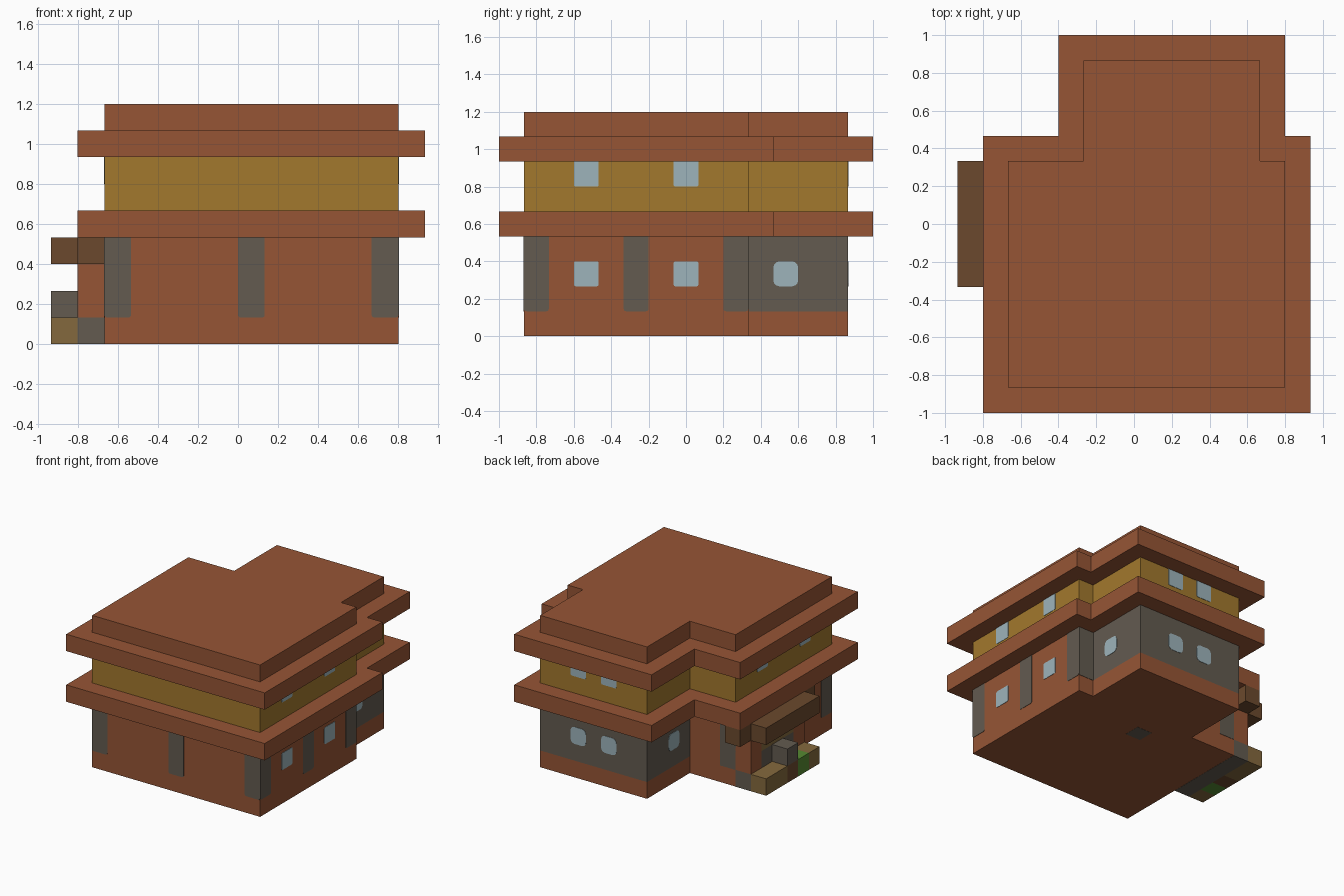
import bpy
import math

U = 2 / 15      # module size: every part sits on this grid
THIN = 0.02     # panel thickness in modules

cube = bpy.data.objects.get("Cube")
if cube:
    bpy.data.objects.remove(cube, do_unlink=True)


def material(name, hexcode):
    def linear(v):
        return v / 12.92 if v <= 0.04045 else ((v + 0.055) / 1.055) ** 2.4
    rgb = [linear(c / 255) for c in bytes.fromhex(hexcode)]
    mat = bpy.data.materials.new(name)
    mat.use_nodes = True
    mat.diffuse_color = (*rgb, 1)
    bsdf = next(n for n in mat.node_tree.nodes if n.type == "BSDF_PRINCIPLED")
    bsdf.inputs["Base Color"].default_value = (*rgb, 1)
    bsdf.inputs["Roughness"].default_value = 0.9
    return mat


CLAY = material("red_brown_clay", "965535")
OCHRE = material("ochre_plaster", "A2782D")
STONE = material("grey_stone", "635B50")
GLASS = material("pale_blue_glass", "9DB4BB")
WOOD = material("dark_wood", "6B492D")
PLANK = material("olive_planks", "84693D")
LEAF = material("leaf_green", "568A32")


def build(name, verts, faces, mats):
    mesh = bpy.data.meshes.new(name)
    mesh.from_pydata([[c * U for c in v] for v in verts], [], faces)
    for m in mats:
        mesh.materials.append(m)
    obj = bpy.data.objects.new(name, mesh)
    bpy.context.collection.objects.link(obj)
    return obj


def prism(name, outline, levels, *mats):
    """Counter-clockwise outline raised through a list of heights."""
    n = len(outline)
    verts = [(x, y, z) for z in levels for x, y in outline]
    faces = [tuple(reversed(range(n))), tuple(range(len(verts) - n, len(verts)))]
    for k in range(len(levels) - 1):
        for i in range(n):
            j = (i + 1) % n
            faces.append((k * n + i, k * n + j, k * n + n + j, k * n + n + i))
    return build(name, verts, faces, mats)


def box(name, x, y, z, mat):
    return prism(name, [(x[0], y[0]), (x[1], y[0]), (x[1], y[1]), (x[0], y[1])], z, mat)


def footprint(m=0):
    """House plan with a narrower back wing, widened by m."""
    return [(-5 - m, -6.5 - m), (6 + m, -6.5 - m), (6 + m, 2.5 + m), (5 + m, 2.5 + m),
            (5 + m, 6.5 + m), (-2 - m, 6.5 + m), (-2 - m, 2.5 + m), (-5 - m, 2.5 + m)]


def panel(name, side, plane, start, z, mat, low=0.1, high=0.0):
    """One-module-wide thin plate on a wall, with rounded corners."""
    ring = []
    corners = [(start + 1, z[0], low, -90), (start + 1, z[1], high, 0),
               (start, z[1], high, 90), (start, z[0], low, 180)]
    for cx, cz, r, angle in corners:
        sx = -1 if cx > start else 1
        sz = 1 if cz == z[0] else -1
        for step in range(4 if r else 1):
            a = math.radians(angle + step * 30)
            ring.append((cx + r * (sx + math.cos(a)), cz + r * (sz + math.sin(a)))
                        if r else (cx, cz))
    sign = 1 if side[0] == "+" else -1
    verts = []
    for depth in (plane, plane + sign * THIN):
        verts += [(depth, a, h) if side[1] == "x" else (a, depth, h) for a, h in ring]
    n = len(ring)
    faces = [tuple(reversed(range(n))), tuple(range(n, 2 * n))]
    faces += [(i, (i + 1) % n, n + (i + 1) % n, n + i) for i in range(n)]
    if side in ("-x", "+y"):
        faces = [f[::-1] for f in faces] if side == "+y" else faces
    obj = build(name, verts, faces, [mat])
    if side in ("-x", "-y"):
        # make the outward winding consistent on the mirrored walls
        if side == "-x":
            obj.data.flip_normals()
    return obj


# Storeys, eaves and roof
ground = prism("ground_floor", footprint(), [0.01, 1, 4], CLAY, STONE)
for poly in ground.data.polygons:
    c = poly.center / U
    if abs(poly.normal.z) < 0.5 and c.z > 1 and c.y > 2.6:
        poly.material_index = 1
prism("lower_eave", footprint(1), [4, 5], CLAY)
prism("upper_floor", footprint(), [5, 7], OCHRE)
prism("upper_eave", footprint(1), [7, 8], CLAY)
prism("roof_block", footprint(), [8, 9], CLAY)
box("floor_stone", (0, 1), (0.5, 1.5), (0, 0.01), STONE)

# Stone pillars set in the ground floor walls
PILLAR = (1, 4)
for x in (-5, 0, 5):
    panel("front_pillar", "-y", -6.5, x, PILLAR, STONE)
for side, plane in (("+x", 6), ("-x", -5)):
    for y in (-6.5, -2.5, 1.5):
        panel("side_pillar", side, plane, y, PILLAR, STONE)
for x in (-5, 5):
    panel("back_pillar", "+y", 2.5, x, PILLAR, STONE, low=0)

# Windows
for side, plane in (("+x", 6), ("-x", -5)):
    for y in (-4.5, -0.5):
        panel("lower_side_window", side, plane, y, (2, 3), GLASS, 0.08, 0.08)
        panel("upper_side_window", side, plane, y, (6, 7), GLASS, 0.08)
for side, plane in (("+x", 5), ("-x", -2)):
    panel("wing_side_window", side, plane, 3.5, (2, 3), GLASS, 0.25, 0.25)
for x in (0, 2):
    panel("lower_back_window", "+y", 6.5, x, (2, 3), GLASS, 0.25, 0.25)
    panel("upper_back_window", "+y", 6.5, x, (6, 7), GLASS, 0.08)

# Side stall: step, counter, posts and canopy
INNER, OUTER = (-6, -5), (-7, -6)
box("stall_foundation", INNER, (-2.5, 2.5), (0, 1), STONE)
box("step_rear", OUTER, (0.5, 2.5), (0, 1), PLANK)
box("step_soil", OUTER, (-0.5, 0.5), (0, 1), WOOD)
box("step_plant", OUTER, (-1.5, -0.5), (0, 1), LEAF)
box("step_front", OUTER, (-2.5, -1.5), (0, 1), PLANK)
box("stone_block", OUTER, (-0.5, 0.5), (1, 2), STONE)
for y in (-2.5, 1.5):
    box("stall_post", INNER, (y, y + 1), (1, 3), CLAY)
box("stall_counter", INNER, (-1.5, 1.5), (1, 2), STONE)
box("stall_back", INNER, (-1.5, 1.5), (2, 3), PLANK)
box("canopy_inner", INNER, (-3.5, 3.5), (3, 4), WOOD)
box("canopy_outer", OUTER, (-2.5, 2.5), (3, 4), WOOD)
